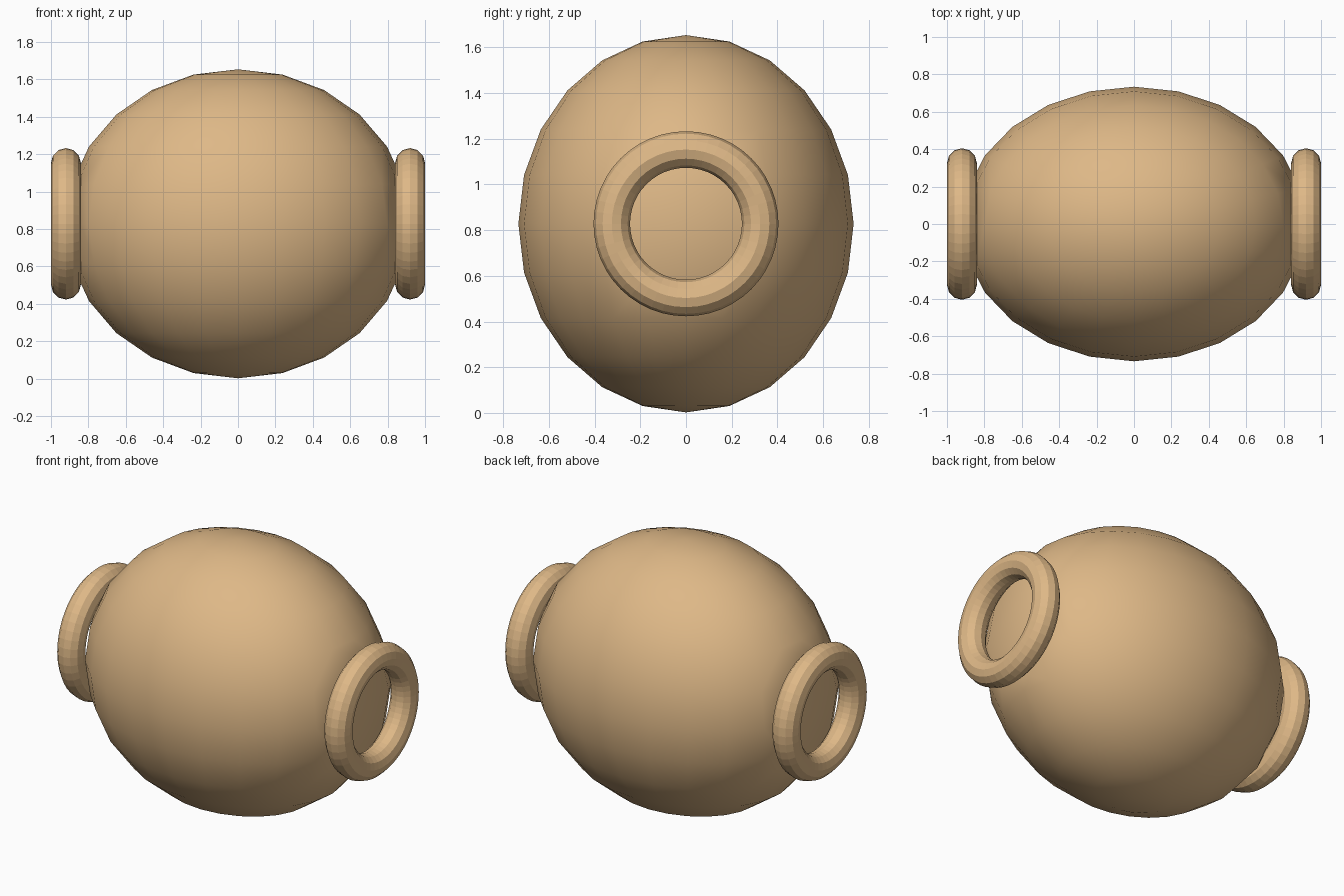
import bpy, bmesh, math
from mathutils import Matrix

if "Cube" in bpy.data.objects:
    bpy.data.objects.remove(bpy.data.objects["Cube"])

CENTRE_Z = 0.828
CAP_X = 0.84

tan = bpy.data.materials.new("tan wood")
tan.diffuse_color = (0.730, 0.479, 0.242, 1)
tan.use_nodes = True
tan.node_tree.nodes["Principled BSDF"].inputs["Base Color"].default_value = tan.diffuse_color


def add_object(name, bm):
    bmesh.ops.recalc_face_normals(bm, faces=bm.faces)
    mesh = bpy.data.meshes.new(name)
    bm.to_mesh(mesh)
    bm.free()
    mesh.materials.append(tan)
    obj = bpy.data.objects.new(name, mesh)
    bpy.context.collection.objects.link(obj)
    return obj


# Barrel body: stretched sphere with both ends sliced flat and capped
bm = bmesh.new()
bmesh.ops.create_uvsphere(bm, u_segments=24, v_segments=12, radius=1)
bmesh.ops.scale(bm, vec=(0.92, 0.734, 0.826), verts=bm.verts)
for side in (-1, 1):
    cut = bmesh.ops.bisect_plane(
        bm, geom=bm.verts[:] + bm.edges[:] + bm.faces[:],
        plane_co=(side * CAP_X, 0, 0), plane_no=(side, 0, 0), clear_outer=True)
    rim = [e for e in cut["geom_cut"] if isinstance(e, bmesh.types.BMEdge)]
    bmesh.ops.contextual_create(bm, geom=rim)
bmesh.ops.translate(bm, vec=(0, 0, CENTRE_Z), verts=bm.verts)
body = add_object("barrel_body", bm)
bpy.context.view_layer.objects.active = body
body.select_set(True)
bpy.ops.object.shade_smooth_by_angle(angle=math.radians(35))
body.select_set(False)


# End rings: a twelve-sided tube swept around the x axis
def end_ring(name, x, major=0.325, minor=0.08, steps=48, sides=12):
    bm = bmesh.new()
    tube = []
    for i in range(sides):
        a = math.tau * i / sides
        tube.append(bm.verts.new((minor * math.sin(a), major + minor * math.cos(a), 0)))
    edges = [bm.edges.new((tube[i], tube[(i + 1) % sides])) for i in range(sides)]
    bmesh.ops.spin(bm, geom=tube + edges, cent=(0, 0, 0), axis=(1, 0, 0),
                   angle=math.tau, steps=steps, use_merge=True)
    bmesh.ops.remove_doubles(bm, verts=bm.verts, dist=0.0005)
    bmesh.ops.transform(bm, matrix=Matrix.Translation((x, 0, CENTRE_Z)), verts=bm.verts)
    return add_object(name, bm)


end_ring("left_ring", -0.92)
end_ring("right_ring", 0.92)
